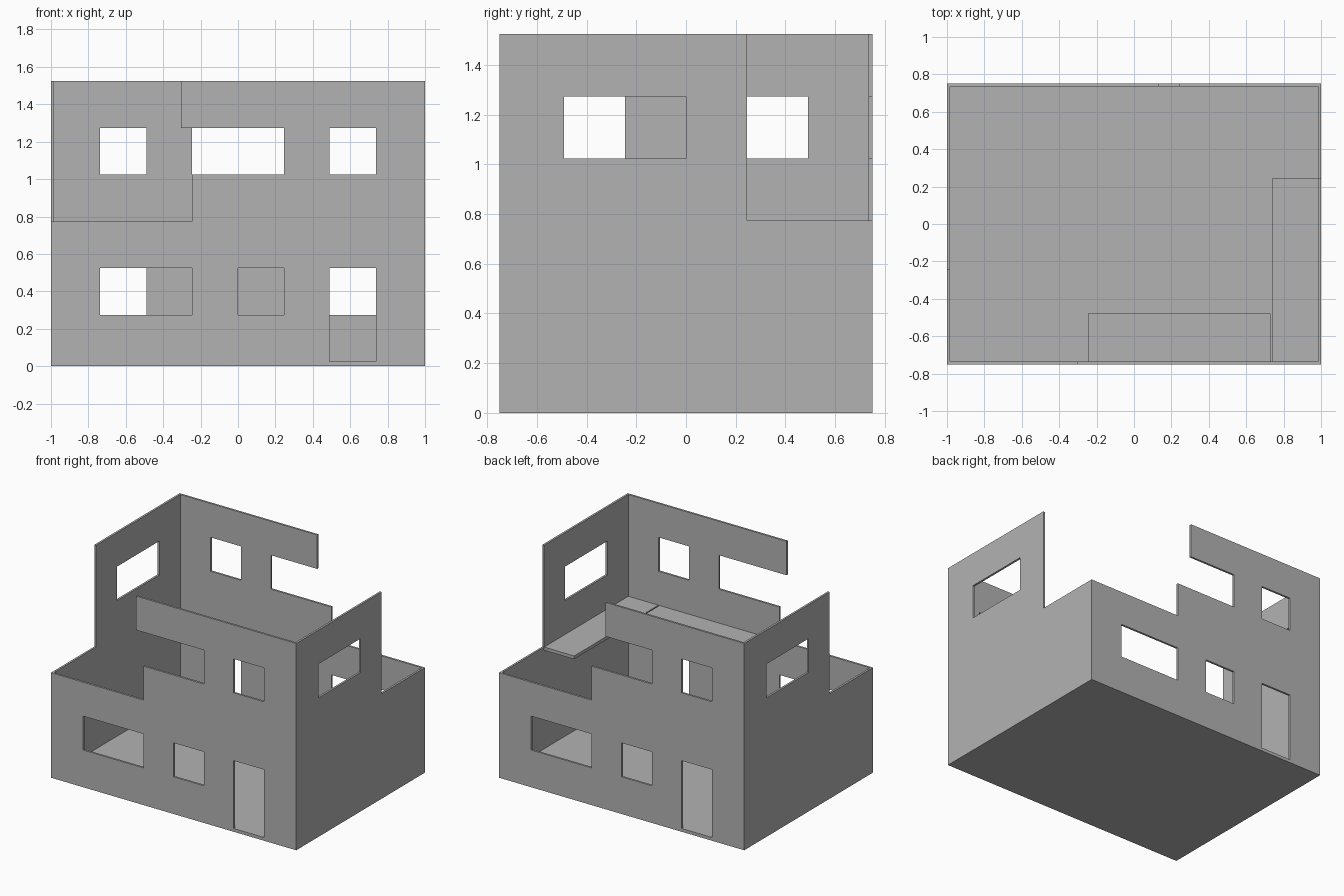
import bpy, bmesh

if "Cube" in bpy.data.objects:
    bpy.data.objects.remove(bpy.data.objects["Cube"])

T = 0.015                      # wall thickness
BASE = 0.024                   # floor thickness
HX, HY = 1.0, 0.75             # half width, half depth
Z1, Z2, Z3, Z4, Z5, TOP = [BASE + 0.25 * i for i in range(1, 7)]

grey = bpy.data.materials.new("plain grey")
grey.diffuse_color = (0.45, 0.45, 0.45, 1)
grey.use_nodes = True
grey.node_tree.nodes["Principled BSDF"].inputs["Base Color"].default_value = grey.diffuse_color


def finish(bm, name):
    bmesh.ops.recalc_face_normals(bm, faces=bm.faces)
    mesh = bpy.data.meshes.new(name)
    bm.to_mesh(mesh)
    bm.free()
    mesh.materials.append(grey)
    obj = bpy.data.objects.new(name, mesh)
    bpy.context.collection.objects.link(obj)


def box(name, x0, x1, y0, y1, z0, z1):
    bm = bmesh.new()
    bmesh.ops.create_cube(bm, size=1)
    for v in bm.verts:
        v.co = ((x0 + x1) / 2 + v.co.x * (x1 - x0),
                (y0 + y1) / 2 + v.co.y * (y1 - y0),
                (z0 + z1) / 2 + v.co.z * (z1 - z0))
    finish(bm, name)


def wall(name, half, openings, place, inward):
    """Panel along u and z; cells inside openings (u0, u1, z0, z1) stay empty."""
    us = sorted({-half, half, *(max(-half, min(half, u)) for o in openings for u in o[:2])})
    zs = sorted({BASE, TOP, *(z for o in openings for z in o[2:])})
    bm = bmesh.new()
    verts = {}

    def vert(u, z):
        if (u, z) not in verts:
            verts[u, z] = bm.verts.new(place(u, z))
        return verts[u, z]

    for u0, u1 in zip(us, us[1:]):
        for z0, z1 in zip(zs, zs[1:]):
            u, z = (u0 + u1) / 2, (z0 + z1) / 2
            if not any(a < u < b and c < z < d for a, b, c, d in openings):
                bm.faces.new([vert(u0, z0), vert(u1, z0), vert(u1, z1), vert(u0, z1)])
    # give the panel its thickness, towards the inside
    ext = bmesh.ops.extrude_face_region(bm, geom=bm.faces[:], use_keep_orig=True)
    new = [g for g in ext["geom"] if isinstance(g, bmesh.types.BMVert)]
    bmesh.ops.translate(bm, verts=new, vec=inward)
    finish(bm, name)


# ground floor
box("ground_floor", -HX, HX, -HY, HY, 0, BASE)

# front wall: broken upper left corner, windows and door
wall("front_wall", HX, [
    (-HX, -0.305, Z3, TOP), (-0.305, -0.246, Z3, Z5),
    (-0.246, 0.246, Z4, Z5), (0.49, 0.737, Z4, Z5),
    (-0.737, -0.246, Z1, Z2), (0, 0.246, Z1, Z2), (0.49, 0.737, BASE, Z2),
], lambda u, z: (u, -HY, z), (0, T, 0))

# back wall: same layout turned round, shorter lintel
wall("back_wall", HX, [
    (0.13, HX, Z5, TOP), (0.246, HX, Z3, Z5),
    (-0.246, 0.246, Z4, Z5), (-0.737, -0.49, Z4, Z5),
    (0.246, 0.737, Z1, Z2), (-0.246, 0, Z1, Z2), (-0.737, -0.49, BASE, Z2),
], lambda u, z: (u, HY, z), (0, -T, 0))

# side walls: one window each, open upper corner
for name, s in (("left_wall", -1), ("right_wall", 1)):
    gap = sorted((s * 0.245, s * HY))
    window = sorted((0, -s * 0.49))
    wall(name, HY - T, [(*gap, Z3, TOP), (*window, Z4, Z5)],
         lambda u, z, s=s: (s * HX, u, z), (-s * T, 0, 0))

# upper floor ledges
box("upper_floor_right", 0.74, HX - T, -HY + T, 0.245, Z3 - BASE, Z3)
box("upper_floor_front", -0.247, 0.731, -HY + T, -0.478, Z3 - BASE, Z3)
